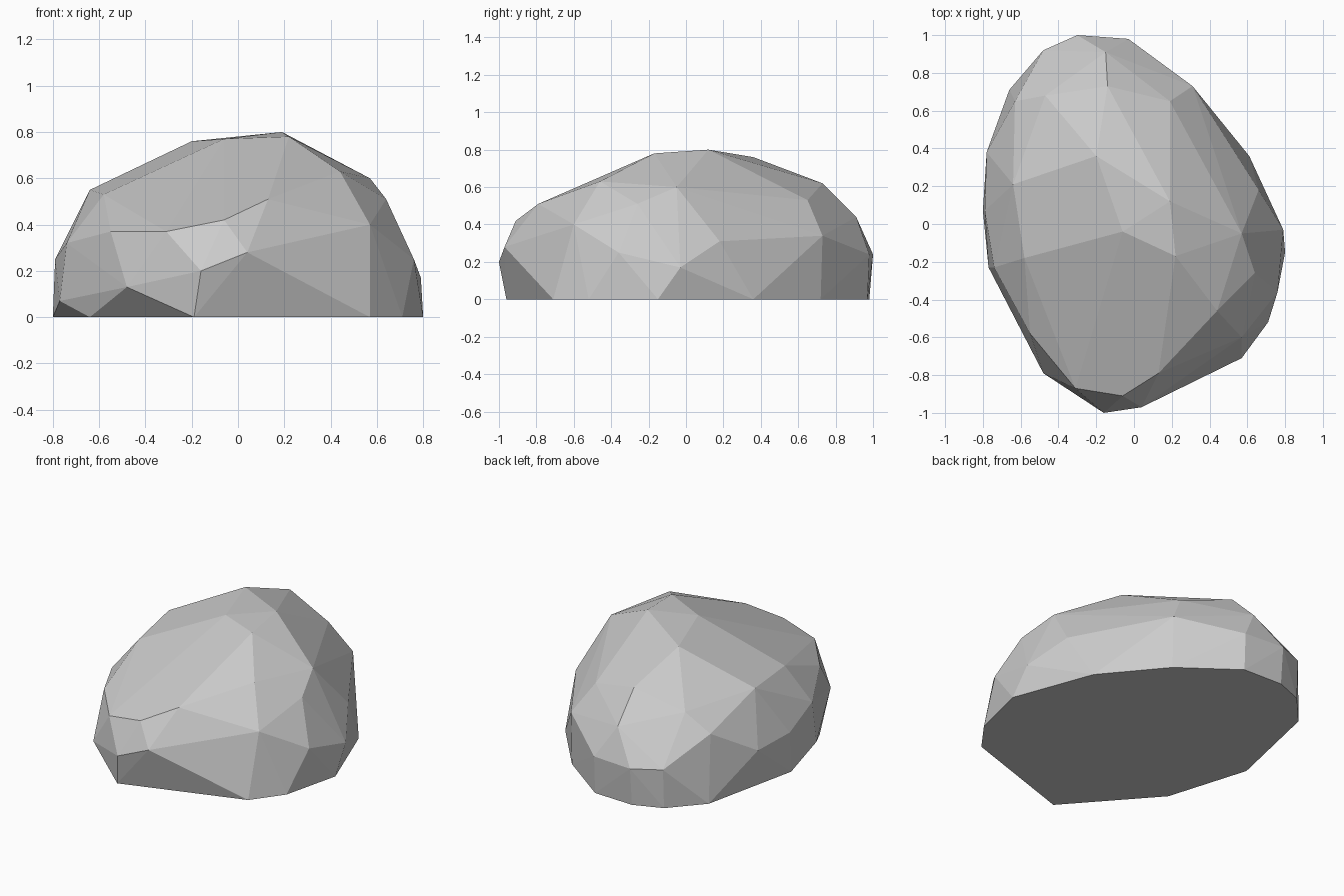
import bpy, bmesh

# Outline of the flat underside (x, y)
base = [(-0.19, -0.96), (0.57, -0.71), (0.71, -0.52), (0.80, -0.15),
        (0.61, 0.36), (0.31, 0.72), (-0.03, 0.97), (-0.30, 0.98),
        (-0.48, 0.91), (-0.66, 0.71), (-0.80, 0.07), (-0.64, -0.45)]

# Corners of the steep sides
flank = [(-0.16, -1.00, 0.20), (0.04, -0.97, 0.28), (0.76, -0.36, 0.25),
         (0.79, -0.03, 0.17), (0.66, 0.18, 0.31), (0.31, 0.73, 0.34),
         (-0.03, 0.98, 0.24), (-0.30, 1.00, 0.24), (-0.48, 0.92, 0.25),
         (-0.78, 0.38, 0.25), (-0.79, 0.07, 0.25), (-0.74, -0.23, 0.32),
         (-0.77, -0.23, 0.07), (-0.48, -0.79, 0.13)]

# Corners of the sloping shoulder
shoulder = [(-0.31, -0.87, 0.37), (-0.06, -0.91, 0.42), (0.13, -0.79, 0.51),
            (0.57, -0.60, 0.40), (0.64, -0.26, 0.51), (0.57, -0.05, 0.60),
            (0.19, 0.65, 0.53), (-0.15, 0.91, 0.44), (-0.63, 0.65, 0.42),
            (-0.55, -0.58, 0.37)]

# Corners of the crown
crown = [(0.44, -0.46, 0.63), (0.22, -0.17, 0.78), (0.19, 0.12, 0.80),
         (-0.06, -0.04, 0.77), (-0.20, 0.36, 0.76), (-0.14, 0.73, 0.62),
         (-0.47, 0.68, 0.53), (-0.64, 0.21, 0.55), (-0.58, -0.18, 0.53)]

# Wrap all corners in one faceted shell
bm = bmesh.new()
for p in [(x, y, 0) for x, y in base] + flank + shoulder + crown:
    bm.verts.new(p)
bmesh.ops.convex_hull(bm, input=list(bm.verts))
loose = [v for v in bm.verts if not v.link_faces]
bmesh.ops.delete(bm, geom=loose, context='VERTS')

# Merge the coplanar triangles of the underside
bmesh.ops.dissolve_limit(bm, angle_limit=0.01, verts=list(bm.verts), edges=list(bm.edges))
bmesh.ops.recalc_face_normals(bm, faces=list(bm.faces))

mesh = bpy.data.meshes.new("boulder")
bm.to_mesh(mesh)
bm.free()
boulder = bpy.data.objects.new("boulder", mesh)
bpy.context.collection.objects.link(boulder)
